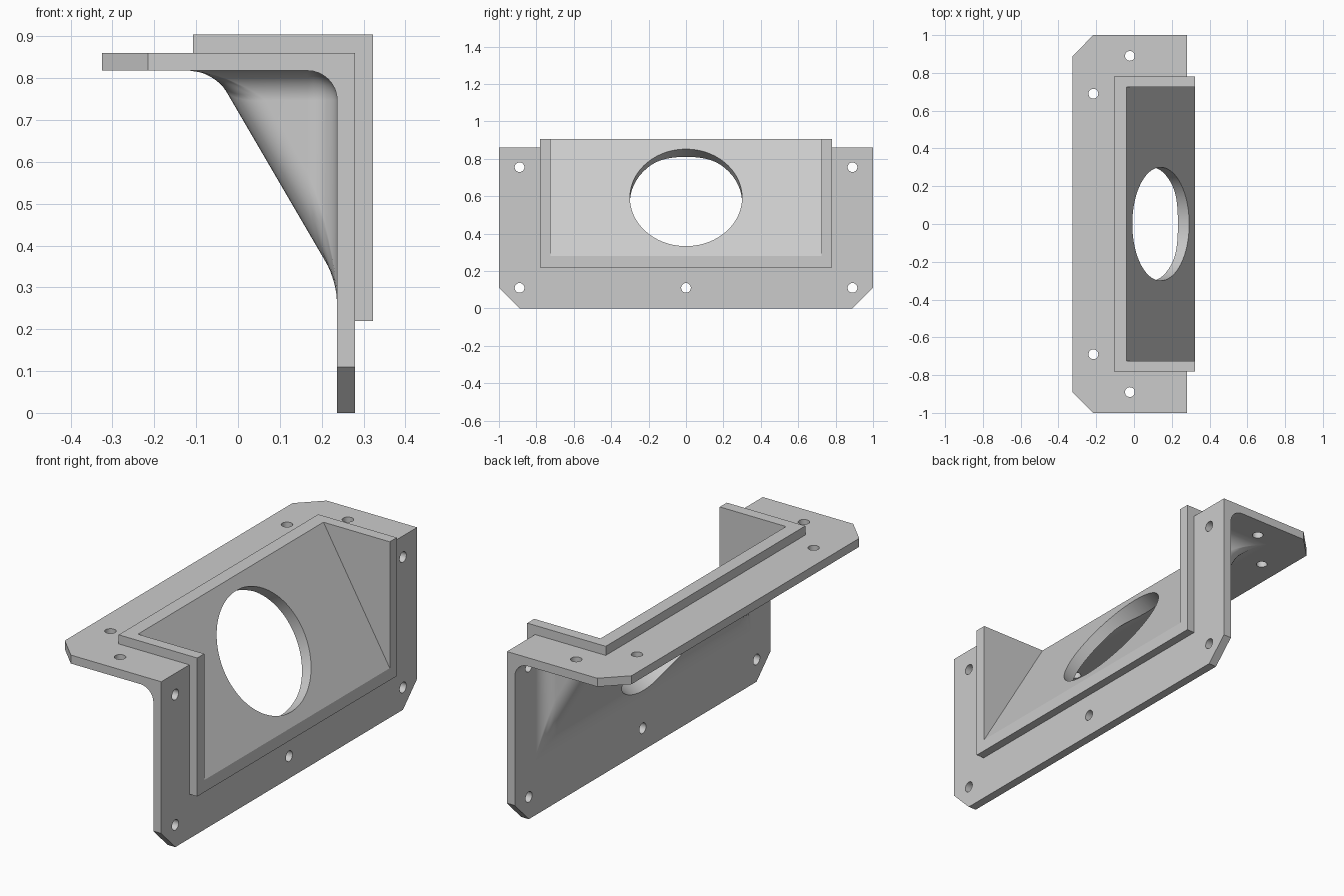
import bpy, bmesh, math

cube = bpy.data.objects.get("Cube")
if cube:
    bpy.data.objects.remove(cube, do_unlink=True)

grey = bpy.data.materials.new("light_grey")
grey.use_nodes = True
colour = (0.6, 0.6, 0.6, 1)
grey.diffuse_color = colour
grey.node_tree.nodes["Principled BSDF"].inputs["Base Color"].default_value = colour


def make_object(name, bm):
    bmesh.ops.recalc_face_normals(bm, faces=bm.faces[:])
    mesh = bpy.data.meshes.new(name)
    bm.to_mesh(mesh)
    bm.free()
    mesh.materials.append(grey)
    obj = bpy.data.objects.new(name, mesh)
    bpy.context.collection.objects.link(obj)
    return obj


def prism(name, outline, half):
    """Extrude an (x, z) outline along y."""
    bm = bmesh.new()
    front, back = ([bm.verts.new((x, y, z)) for x, z in outline] for y in (-half, half))
    bm.faces.new(front)
    bm.faces.new(back)
    for i in range(len(outline)):
        j = (i + 1) % len(outline)
        bm.faces.new((front[i], front[j], back[j], back[i]))
    return make_object(name, bm)


def cylinder(name, radius, depth, centre, tilt, sides):
    bpy.ops.mesh.primitive_cylinder_add(vertices=sides, radius=radius, depth=depth,
                                        location=centre, rotation=(0, tilt, 0))
    obj = bpy.context.object
    obj.name = name
    return obj


def combine(target, tool, operation):
    """Apply a boolean and discard the tool."""
    tool.hide_render = True
    mod = target.modifiers.new(tool.name, 'BOOLEAN')
    mod.object, mod.operation, mod.solver = tool, operation, 'EXACT'
    bpy.context.view_layer.objects.active = target
    bpy.ops.object.modifier_apply(modifier=mod.name)
    bpy.data.objects.remove(tool, do_unlink=True)


# Angle plates with a sloped housing in the inner corner
LEFT, INNER, OUTER = -0.325, 0.237, 0.28
UNDER, TOP = 0.818, 0.86
HALF = 0.78
slope_top, corner, slope_foot = (-0.057, UNDER), (INNER, UNDER), (INNER, 0.314)
outline = [(LEFT, UNDER), slope_top, corner, slope_foot,
           (INNER, 0), (OUTER, 0), (OUTER, TOP), (LEFT, TOP)]

bm = bmesh.new()
rings = [[bm.verts.new((x, y, z)) for x, z in outline] for y in (-1, -HALF, HALF, 1)]
bm.faces.new(rings[0])
bm.faces.new(rings[3])
for k in range(3):
    a, b = rings[k], rings[k + 1]
    path = [0, 1, 3, 4, 5, 6, 7] if k == 1 else list(range(8))
    for i, j in zip(path, path[1:] + path[:1]):
        bm.faces.new((a[i], a[j], b[j], b[i]))
for ring in rings[1:3]:
    bm.faces.new(ring[1:4])
bmesh.ops.recalc_face_normals(bm, faces=bm.faces[:])
bmesh.ops.dissolve_limit(bm, angle_limit=0.01, verts=bm.verts[:], edges=bm.edges[:])


def is_corner_edge(edge):
    p, q = (v.co for v in edge.verts)
    return (p.y * q.y > 0.99
            and (max(p.z, q.z) < 0.01 or max(p.x, q.x) < LEFT + 0.01))


def is_inner(vert):
    return any(math.hypot(vert.co.x - x, vert.co.z - z) < 0.001
               for x, z in (slope_top, corner, slope_foot))


# Clipped plate corners, then fillets around the housing
bmesh.ops.bevel(bm, geom=[e for e in bm.edges if is_corner_edge(e)], offset=0.11,
                offset_type='OFFSET', segments=1, profile=0.5, affect='EDGES')
fillets = [e for e in bm.edges if all(is_inner(v) for v in e.verts)
           and min(abs(v.co.y) for v in e.verts) < 0.9]
bmesh.ops.bevel(bm, geom=fillets, offset=0.1, offset_type='WIDTH', segments=8,
                profile=0.5, affect='EDGES', clamp_overlap=False)
bracket = make_object("angle_bracket", bm)

# Raised rim wrapped over the outer corner
RIM_X, RIM_Z = 0.323, 0.905
rim = prism("raised_rim", [(-0.107, RIM_Z), (RIM_X, RIM_Z), (RIM_X, 0.22),
                           (0.26, 0.22), (0.26, 0.84), (-0.107, 0.84)], HALF)
combine(bracket, rim, 'UNION')

# Wedge-shaped recess
recess = prism("recess_cutter", [(-0.098, 1.005), (0.381, 0.18), (0.381, 1.005)], 0.725)
combine(bracket, recess, 'DIFFERENCE')

# Large round opening square to the slope
opening = cylinder("opening_cutter", 0.3, 0.8, (0.1415, 0, 0.5925), math.radians(60), 96)
combine(bracket, opening, 'DIFFERENCE')

# Screw holes in the upright plate and in the shelf
upright = [(0.258, y, z) for y, z in
           ((-0.89, 0.755), (0.89, 0.755), (-0.89, 0.11), (0.89, 0.11), (0, 0.11))]
shelf = [(x, side * y, 0.84) for x, y in ((-0.022, 0.89), (-0.215, 0.69))
         for side in (-1, 1)]
for centres, tilt in ((upright, math.pi / 2), (shelf, 0)):
    for centre in centres:
        hole = cylinder("screw_hole_cutter", 0.026, 0.12, centre, tilt, 24)
        combine(bracket, hole, 'DIFFERENCE')

# Smooth fillets and bores, crisp edges, flat plates
bpy.ops.object.select_all(action='DESELECT')
bracket.select_set(True)
bpy.context.view_layer.objects.active = bracket
bpy.ops.object.shade_smooth_by_angle(angle=math.radians(30))
normals = bracket.modifiers.new("flat_plate_normals", 'WEIGHTED_NORMAL')
normals.weight = 100
normals.keep_sharp = True
